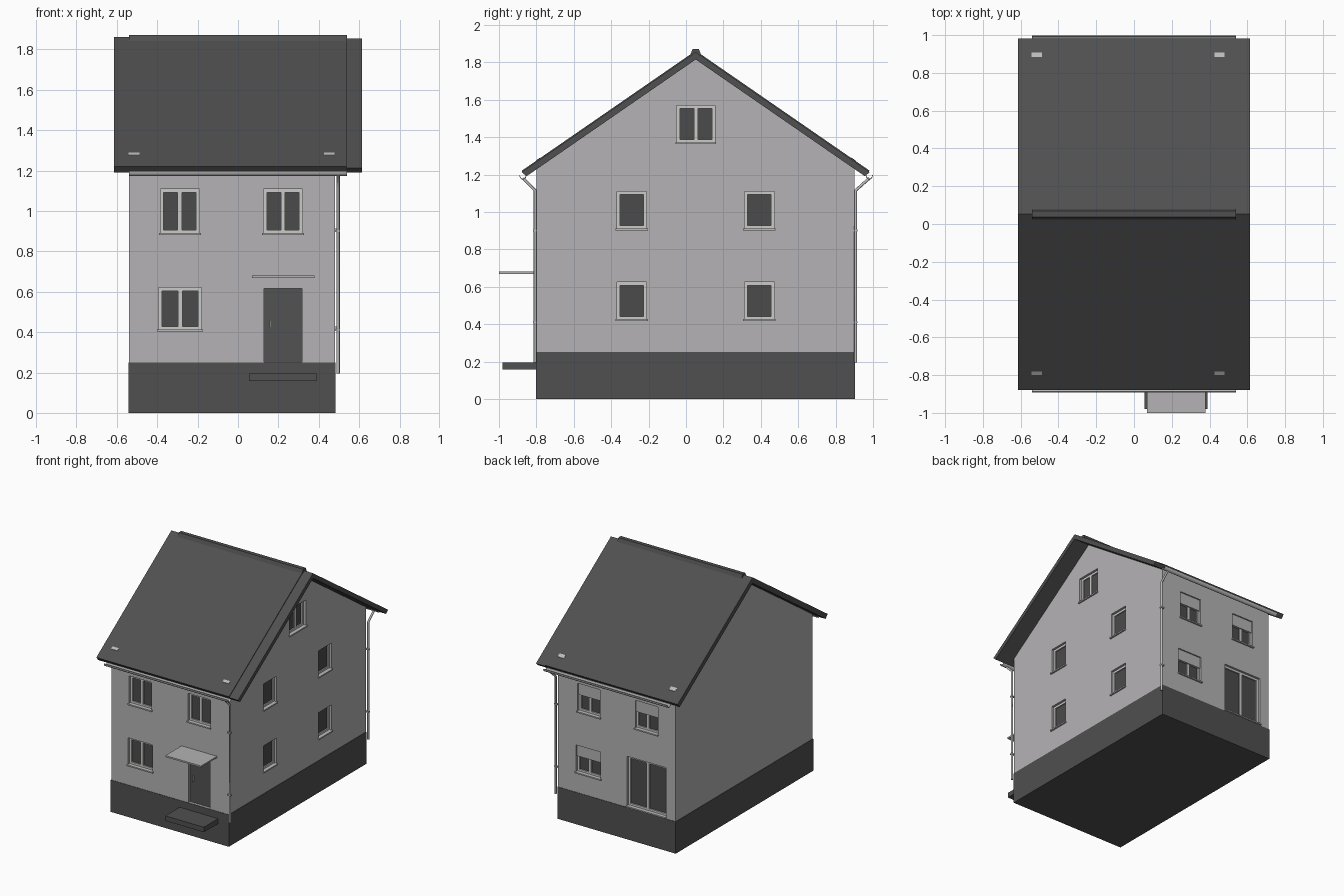
import bpy, bmesh, math
from mathutils import Vector

if "Cube" in bpy.data.objects:
    bpy.data.objects.remove(bpy.data.objects["Cube"])


def material(name, rgb):
    m = bpy.data.materials.new(name)
    m.diffuse_color = (*rgb, 1)
    m.use_nodes = True
    m.node_tree.nodes["Principled BSDF"].inputs["Base Color"].default_value = m.diffuse_color
    return m


WALL = material("wall_plaster", (0.46, 0.45, 0.46))
DARK = material("dark_roof_and_plinth", (0.08, 0.08, 0.08))
GLASS = material("window_glass", (0.07, 0.07, 0.07))
FRAME = material("frame_light_grey", (0.60, 0.60, 0.58))
METAL = material("gutter_metal", (0.50, 0.50, 0.50))
DOOR = material("door_grey", (0.085, 0.085, 0.085))

X0, X1, Y0, Y1 = -0.54, 0.48, -0.80, 0.90
RIDGE, SLOPE = 0.052, 0.69


def finish(name, bm, mat):
    bmesh.ops.recalc_face_normals(bm, faces=bm.faces)
    me = bpy.data.meshes.new(name)
    bm.to_mesh(me)
    bm.free()
    me.materials.append(mat)
    ob = bpy.data.objects.new(name, me)
    bpy.context.collection.objects.link(ob)
    return ob


def boxes(name, mat, ranges):
    """One object from boxes given as (x0, x1, y0, y1, z0, z1)."""
    bm = bmesh.new()
    for a, b, c, d, e, f in ranges:
        vs = bmesh.ops.create_cube(bm, size=1)["verts"]
        for v in vs:
            v.co = Vector((b if v.co.x > 0 else a, d if v.co.y > 0 else c, f if v.co.z > 0 else e))
    return finish(name, bm, mat)


def prism(name, mat, pts, x0, x1):
    """Extrude a (y, z) profile along x."""
    bm = bmesh.new()
    f = bm.faces.new([bm.verts.new((x0, y, z)) for y, z in pts])
    r = bmesh.ops.extrude_face_region(bm, geom=[f])
    for v in r["geom"]:
        if isinstance(v, bmesh.types.BMVert):
            v.co.x = x1
    return finish(name, bm, mat)


def on_wall(side, u0, u1, d0, d1, z0, z1):
    """Box range on a wall: u runs along it, d points outwards."""
    if side == "front":
        return (u0, u1, Y0 - d1, Y0 - d0, z0, z1)
    if side == "back":
        return (u0, u1, Y1 + d0, Y1 + d1, z0, z1)
    return (X1 + d0, X1 + d1, u0, u1, z0, z1)


# plinth and walls with gable
boxes("plinth", DARK, [(X0 - 0.003, X1 + 0.003, Y0 - 0.003, Y1 + 0.003, 0, 0.25)])


def under(y):
    return 1.825 - abs(y - RIDGE) * SLOPE


walls = prism("walls", WALL, [(Y0, 0.245), (Y1, 0.245), (Y1, under(Y1)),
                              (RIDGE, under(RIDGE)), (Y0, under(Y0))], X0, X1)

# windows: side, u0, u1, z0, z1, panes, shutter
WINDOWS = [
    ("front", -0.385, -0.19, 0.89, 1.108, 2, 0),
    ("front", 0.126, 0.32, 0.89, 1.108, 2, 0),
    ("front", -0.394, -0.18, 0.41, 0.62, 2, 0),
    ("right", -0.05, 0.155, 1.37, 1.57, 2, 0),
    ("back", 0.115, 0.31, 0.89, 1.108, 2, 1),
    ("back", -0.385, -0.19, 0.89, 1.108, 2, 1),
    ("back", 0.11, 0.325, 0.41, 0.62, 2, 1),
    ("back", -0.455, -0.12, 0.262, 0.65, 2, 0),
]
for z in (0.91, 0.425):
    for u in (-0.37, 0.312):
        WINDOWS.append(("right", u, u + 0.16, z, z + 0.2, 1, 0))
DOORWAY = ("front", 0.13, 0.318, 0.252, 0.615)

cuts = []
for i, (s, a, b, z0, z1, n, shutter) in enumerate(WINDOWS):
    name = f"{s}_window_{i}"
    cuts.append(on_wall(s, a, b, -0.04, 0.05, z0, z1))
    t, m = 0.017, (a + b) / 2
    bars = [(a, a + t, z0, z1), (b - t, b, z0, z1), (a, b, z0, z0 + t), (a, b, z1 - t, z1)]
    if n == 2:
        bars.append((m - 0.011, m + 0.011, z0, z1))
    boxes(name + "_frame", FRAME, [on_wall(s, p, q, -0.04, -0.018, r, w) for p, q, r, w in bars])
    boxes(name + "_glass", GLASS, [on_wall(s, a + 0.005, b - 0.005, -0.036, -0.028, z0 + 0.005, z1 - 0.005)])
    boxes(name + "_sill", METAL, [on_wall(s, a - 0.006, b + 0.006, -0.018, 0.012, z0 - 0.008, z0 + 0.002)])
    if shutter:
        boxes(name + "_shutter", WALL, [on_wall(s, a, b, -0.03, -0.01, z1 - 0.42 * (z1 - z0), z1)])

# front door with handle
s, a, b, z0, z1 = DOORWAY
cuts.append(on_wall(s, a, b, -0.04, 0.05, z0, z1))
boxes("front_door", DOOR, [on_wall(s, a, b, -0.04, -0.02, z0, z1)])
boxes("door_handle", METAL, [on_wall(s, 0.156, 0.163, -0.02, -0.006, 0.42, 0.46)])

# cut the recesses into the walls
cutter = boxes("opening_cutter", WALL, cuts)
cutter.hide_render = True
mod = walls.modifiers.new("openings", "BOOLEAN")
mod.operation, mod.solver, mod.object = "DIFFERENCE", "EXACT", cutter
bpy.context.view_layer.objects.active = walls
bpy.ops.object.modifier_apply(modifier=mod.name)
bpy.data.objects.remove(cutter)

# entrance step and canopy
boxes("entrance_step", DARK, [(0.055, 0.39, -0.98, Y0, 0.157, 0.196)])
boxes("door_canopy", WALL, [(0.07, 0.378, -1.0, Y0, 0.669, 0.681)])


# roof: main covering, lower verge strip, ridge cap
def roof(name, x0, x1, top):
    def z(y, base):
        return base - abs(y - RIDGE) * SLOPE
    outer, inner, low = 0.93, 0.905, 1.815
    pts = [(RIDGE - outer, z(RIDGE - outer, top)), (RIDGE, top), (RIDGE + outer, z(RIDGE + outer, top)),
           (RIDGE + inner, z(RIDGE + inner, low)), (RIDGE, low), (RIDGE - inner, z(RIDGE - inner, low))]
    return prism(name, DARK, pts, x0, x1)


roof("roof_covering", -0.615, 0.537, 1.862)
roof("roof_verge", 0.537, 0.615, 1.855)
prism("ridge_cap", DARK, [(0.022, 1.838), (0.036, 1.872), (0.068, 1.872), (0.082, 1.838)], -0.54, 0.54)

# small light plates near the eaves
for tag, y, w in (("front", -0.79, 0.009), ("back", 0.895, 0.012)):
    def top(v):
        return 1.862 - abs(v - RIDGE) * SLOPE
    p, q = y - w, y + w
    for side, x in (("left", -0.515), ("right", 0.452)):
        prism(f"roof_plate_{tag}_{side}", METAL,
              [(p, top(p) - 0.003), (q, top(q) - 0.003), (q, top(q) + 0.003), (p, top(p) + 0.003)],
              x - 0.027, x + 0.027)

# half-round gutters and downpipes at both eaves
for tag, gy, py, out in (("front", -0.872, Y0 - 0.007, -1), ("back", 0.98, Y1 + 0.007, 1)):
    arc = [math.pi + math.pi * k / 10 for k in range(11)]
    pts = [(gy + 0.019 * math.cos(t), 1.197 + 0.024 * math.sin(t)) for t in arc]
    pts += [(gy + 0.015 * math.cos(t), 1.197 + 0.020 * math.sin(t)) for t in reversed(arc)]
    prism(tag + "_gutter", METAL, pts, -0.54, 0.54)
    cu = bpy.data.curves.new(tag + "_downpipe", "CURVE")
    cu.dimensions = "3D"
    cu.bevel_depth, cu.bevel_resolution, cu.use_fill_caps = 0.008, 2, True
    path = [(gy, 1.18), (py, 1.115), (py, 0.195)]
    sp = cu.splines.new("POLY")
    sp.points.add(len(path) - 1)
    for pt, (y, z) in zip(sp.points, path):
        pt.co = (0.496, y, z, 1)
    cu.materials.append(METAL)
    bpy.context.collection.objects.link(bpy.data.objects.new(tag + "_downpipe", cu))
    boxes(tag + "_pipe_brackets", METAL,
          [(0.478, 0.506, py - 0.01, py + 0.01, z - 0.005, z + 0.005) for z in (0.41, 0.9)])
